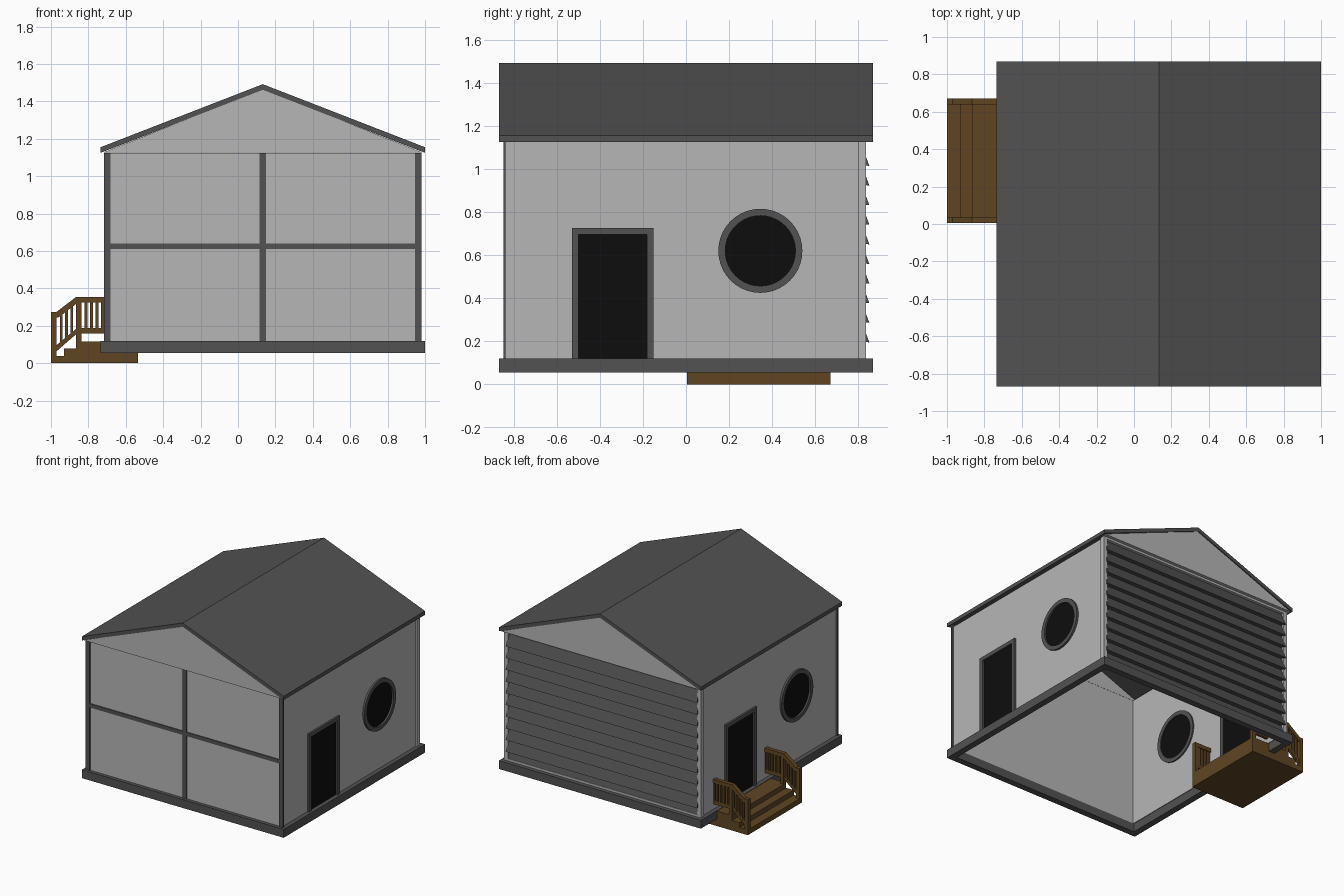
import bpy, bmesh, math
from mathutils import Vector

if "Cube" in bpy.data.objects:
    bpy.data.objects.remove(bpy.data.objects["Cube"])

CX = 0.1325      # house centre in x
H = 0.8675       # half width of the square footprint


def material(name, rgb):
    m = bpy.data.materials.new(name)
    m.diffuse_color = (*rgb, 1)
    m.use_nodes = True
    m.node_tree.nodes["Principled BSDF"].inputs["Base Color"].default_value = m.diffuse_color
    return m


LIGHT = material("light_grey", (0.47, 0.47, 0.47))
DARK = material("dark_grey", (0.085, 0.085, 0.085))
BLACK = material("black", (0.004, 0.004, 0.004))
WOOD = material("brown_wood", (0.115, 0.06, 0.016))


def finish(bm, name, mat):
    bmesh.ops.recalc_face_normals(bm, faces=bm.faces)
    me = bpy.data.meshes.new(name)
    bm.to_mesh(me)
    bm.free()
    me.materials.append(mat)
    ob = bpy.data.objects.new(name, me)
    bpy.context.collection.objects.link(ob)
    return ob


def add_box(bm, x0, x1, y0, y1, z0, z1):
    r = bmesh.ops.create_cube(bm, size=1)
    for v in r["verts"]:
        v.co = Vector((x1 if v.co.x > 0 else x0, y1 if v.co.y > 0 else y0,
                       z1 if v.co.z > 0 else z0))


def boxes(name, mat, items):
    bm = bmesh.new()
    for it in items:
        add_box(bm, *it)
    return finish(bm, name, mat)


def add_prism(bm, pts, a, b, axis):
    """Extrude a 2D profile: axis 'y' takes (x, z), axis 'x' takes (y, z)."""
    def co(p, t):
        return (p[0], t, p[1]) if axis == "y" else (t, p[0], p[1])
    lo = [bm.verts.new(co(p, a)) for p in pts]
    hi = [bm.verts.new(co(p, b)) for p in pts]
    bm.faces.new(lo)
    bm.faces.new(hi)
    n = len(pts)
    for i in range(n):
        j = (i + 1) % n
        bm.faces.new((lo[i], lo[j], hi[j], hi[i]))


def prisms(name, mat, items):
    bm = bmesh.new()
    for it in items:
        add_prism(bm, *it)
    return finish(bm, name, mat)


def frame_items(h, w, z0, z1):
    """Four boxes forming a square ring around the house."""
    i = h - w
    return [(CX - h, CX + h, -h, -i, z0, z1), (CX - h, CX + h, i, h, z0, z1),
            (CX - h, CX - i, -i, i, z0, z1), (CX + i, CX + h, -i, i, z0, z1)]


# Foundation ring, open underneath
boxes("foundation_ring", DARK, frame_items(H, 0.05, 0.055, 0.12))

# Walls
ZT = 1.125
for s, side in ((1, "right"), (-1, "left")):
    xa, xb = sorted((CX + s * 0.812, CX + s * 0.834))
    boxes(side + "_wall", LIGHT, [(xa, xb, -0.84, 0.835, 0.12, ZT)])
boxes("front_wall", LIGHT, [(CX - 0.834, CX + 0.834, -0.84, -0.82, 0.12, ZT)])
boxes("back_wall", LIGHT, [
    (CX - 0.83, CX + 0.83, 0.79, 0.81, 0.12, ZT),
    (CX - 0.847, CX - 0.822, 0.80, 0.836, 0.12, ZT),
    (CX + 0.822, CX + 0.847, 0.80, 0.836, 0.12, ZT),
    (CX - 0.822, CX + 0.822, 0.80, 0.836, 0.12, 0.137),
    (CX - 0.822, CX + 0.822, 0.80, 0.836, 1.108, ZT)])

# Front posts and cross beam
boxes("front_posts", DARK, [(CX + c - 0.017, CX + c + 0.017, -0.848, -0.838, 0.12, ZT)
                            for c in (-0.831, 0, 0.831)])
boxes("front_beam", DARK, [(CX - 0.83, CX + 0.83, -0.847, -0.838, 0.61, 0.64)])

# Sloping siding boards on the back
slats = []
for i in range(11):
    z = 1.014 - i * 0.091
    top = z + 0.091
    if i == 10:
        z = 0.137
        prof = [(0.815, top), (0.833, z), (0.81, z), (0.808, top)]
    else:
        prof = [(0.817, top), (0.851, z), (0.81, z + 0.004), (0.809, top)]
    slats.append((prof, CX - 0.822, CX + 0.822, "x"))
prisms("back_siding", DARK, slats)

# Roof slabs and gable infills
roof = [(CX - H, 1.125), (CX, 1.462), (CX + H, 1.125), (CX + H, 1.155), (CX, 1.492), (CX - H, 1.155)]
prisms("roof", DARK, [(roof, -H, H, "y")])
gable = [(CX - H + 0.012, 1.126), (CX + H - 0.012, 1.126), (CX, 1.465)]
prisms("gables", LIGHT, [(gable, -0.86, -0.82, "y"), (gable, 0.82, 0.86, "y")])


# Door and round window on each side, rotated about the house centre
def door_and_window(side, s):
    def X(d):
        return CX + s * d
    xo, xi = X(0.849), X(0.802)
    dc = -0.34 * s
    door = [(dc - 0.19, 0.12), (dc - 0.19, 0.725), (dc + 0.19, 0.725), (dc + 0.19, 0.12),
            (dc + 0.16, 0.12), (dc + 0.16, 0.695), (dc - 0.16, 0.695), (dc - 0.16, 0.12)]
    prisms(side + "_door_frame", DARK, [(door, xi, xo, "x")])
    panel = [(dc - 0.16, 0.12), (dc - 0.16, 0.695), (dc + 0.16, 0.695), (dc + 0.16, 0.12)]
    prisms(side + "_door_panel", BLACK, [(panel, X(0.809), X(0.836), "x")])

    wc, wz, n = 0.345 * s, 0.62, 40
    ring = [(math.cos(2 * math.pi * k / n), math.sin(2 * math.pi * k / n)) for k in range(n)]
    bm = bmesh.new()
    loops = [[bm.verts.new((x, wc + r * c, wz + r * q)) for c, q in ring]
             for x, r in ((xi, 0.195), (xo, 0.195), (xo, 0.163), (xi, 0.163))]
    for a in range(4):
        A, B = loops[a], loops[(a + 1) % 4]
        for k in range(n):
            j = (k + 1) % n
            bm.faces.new((A[k], A[j], B[j], B[k]))
    finish(bm, side + "_window_frame", DARK)
    disc = [(wc + 0.164 * c, wz + 0.164 * q) for c, q in ring]
    prisms(side + "_window_pane", BLACK, [(disc, X(0.809), X(0.836), "x")])


door_and_window("right", 1)
door_and_window("left", -1)

# Porch steps
steps = [(-1, 0), (-1, 0.04), (-0.93, 0.04), (-0.93, 0.078), (-0.865, 0.078),
         (-0.865, 0.117), (-0.535, 0.117), (-0.535, 0)]
prisms("porch_steps", WOOD, [(steps, 0.005, 0.67, "y")])

# Porch railings: posts, bent rails and balusters
for name, y0 in (("front_railing", 0.005), ("back_railing", 0.638)):
    y1 = y0 + 0.032
    ya, yb = y0 + 0.006, y1 - 0.006
    bm = bmesh.new()
    add_box(bm, -1, -0.97, y0, y1, 0, 0.27)
    add_box(bm, -0.865, -0.837, y0, y1, 0.07, 0.35)
    add_box(bm, -0.563, -0.535, y0, y1, 0.1, 0.35)
    add_prism(bm, [(-1, 0.245), (-1, 0.275), (-0.97, 0.275), (-0.865, 0.355), (-0.535, 0.355),
                   (-0.535, 0.325), (-0.855, 0.325), (-0.96, 0.245)], y0, y1, "y")
    add_prism(bm, [(-0.975, 0.06), (-0.975, 0.093), (-0.86, 0.188), (-0.535, 0.188),
                   (-0.535, 0.16), (-0.86, 0.16)], ya, yb, "y")
    for x in (-0.945, -0.917, -0.889):
        t = (x + 0.97) / 0.105
        add_box(bm, x - 0.007, x + 0.007, ya, yb, 0.08 + 0.08 * t, 0.255 + 0.075 * t)
    for k in range(9):
        x = -0.812 + k * 0.029
        add_box(bm, x - 0.008, x + 0.008, ya, yb, 0.17, 0.34)
    finish(bm, name, WOOD)
